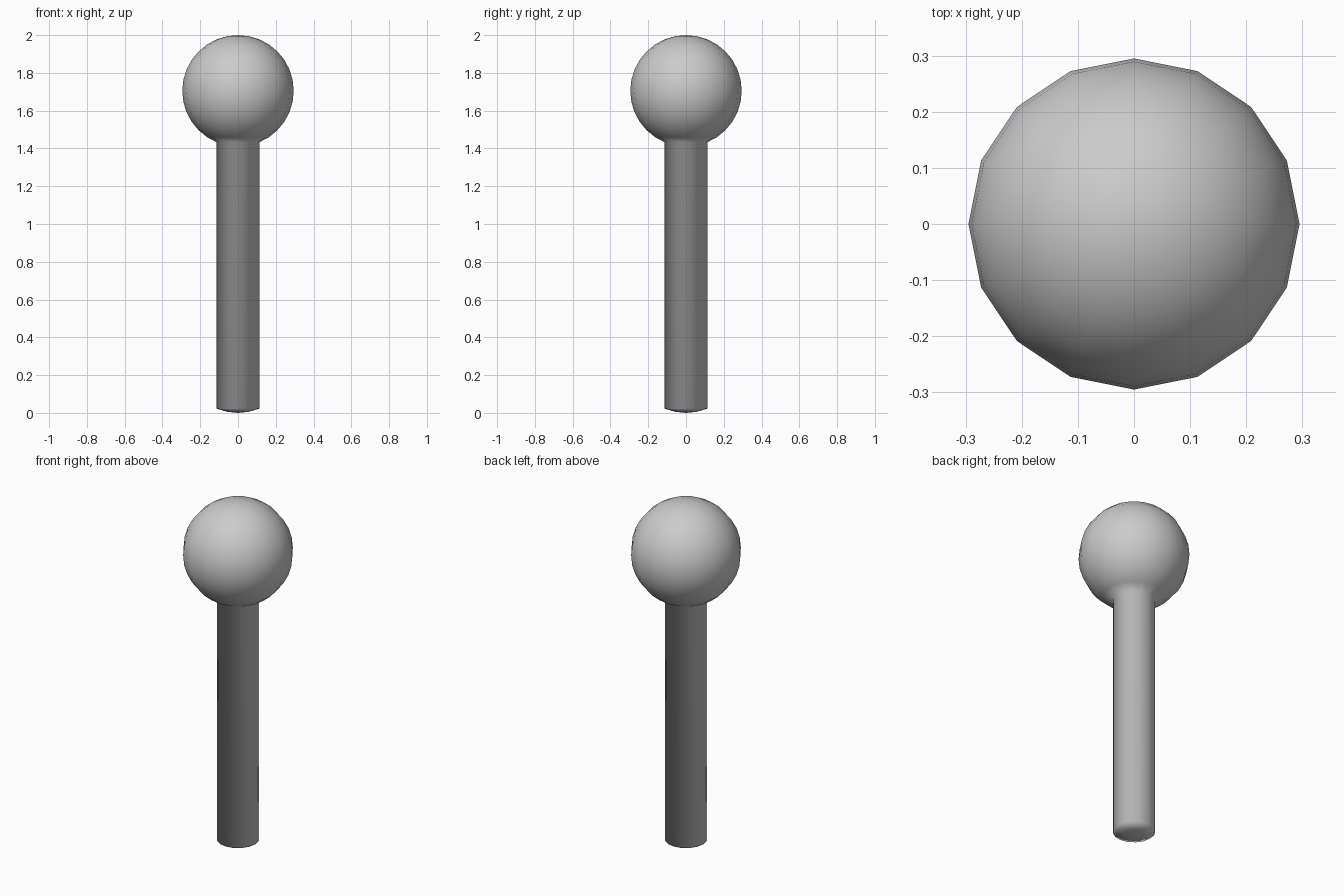
import bpy
import bmesh
import math

if "Cube" in bpy.data.objects:
    bpy.data.objects.remove(bpy.data.objects["Cube"])

RADIUS = 0.295       # ball radius
CENTRE = 2 - RADIUS  # ball centre height
DROP = 2 - 2 * RADIUS  # how far the lower cap is pulled down to reach z = 0

# Ball head: 16-sided sphere
bm = bmesh.new()
bmesh.ops.create_uvsphere(bm, u_segments=16, v_segments=16, radius=RADIUS)

# Handle: pull the bottom cap of the ball straight down into a long shaft
cap_edge = -RADIUS * math.cos(math.radians(22.5)) + 0.002
for v in bm.verts:
    if v.co.z < cap_edge:
        v.co.z -= DROP
        # top of the handle stays joined to the ball through a copied ring below

# Split the stretched band so the shaft starts where the ball ends
shaft_top = -RADIUS * math.cos(math.radians(22.5))
band = [e for e in bm.edges
        if abs(e.verts[0].co.z - e.verts[1].co.z) > DROP * 0.9]
result = bmesh.ops.subdivide_edges(bm, edges=band, cuts=1, use_grid_fill=True)
shaft_radius = RADIUS * math.sin(math.radians(22.5))
for v in {g for g in result["geom_inner"] if isinstance(g, bmesh.types.BMVert)}:
    scale = shaft_radius / math.hypot(v.co.x, v.co.y)
    v.co.x *= scale
    v.co.y *= scale
    v.co.z = shaft_top

bmesh.ops.translate(bm, verts=bm.verts, vec=(0, 0, CENTRE))
bmesh.ops.recalc_face_normals(bm, faces=bm.faces)
for f in bm.faces:
    f.smooth = True

mesh = bpy.data.meshes.new("ball_headed_rod")
bm.to_mesh(mesh)
bm.free()
rod = bpy.data.objects.new("ball_headed_rod", mesh)
bpy.context.collection.objects.link(rod)
